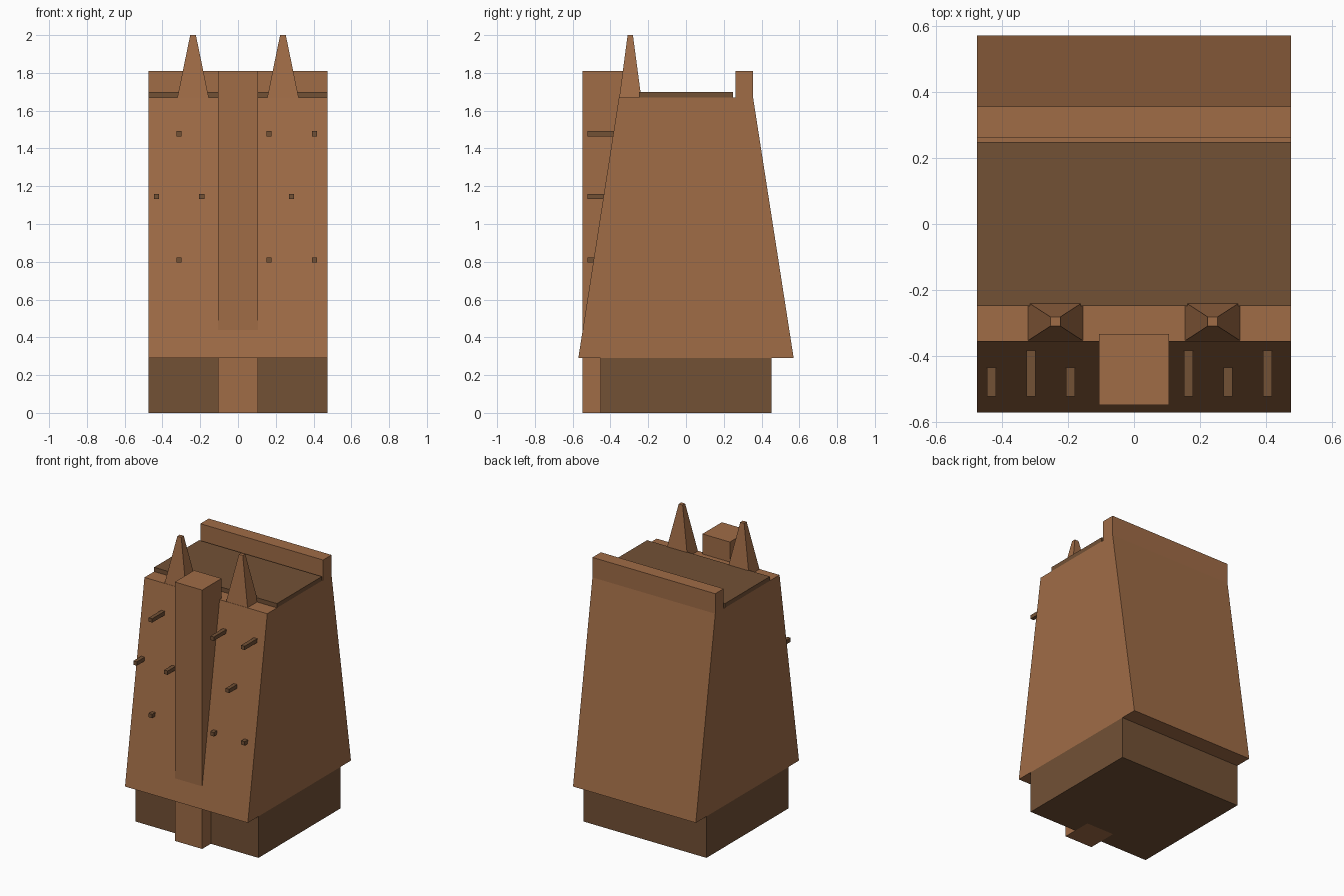
import bpy

if "Cube" in bpy.data.objects:
    bpy.data.objects.remove(bpy.data.objects["Cube"])


def material(name, colour):
    m = bpy.data.materials.new(name)
    m.diffuse_color = (*colour, 1)
    m.use_nodes = True
    m.node_tree.nodes["Principled BSDF"].inputs["Base Color"].default_value = m.diffuse_color
    return m


ADOBE = material("light adobe brown", (0.35, 0.15, 0.062))
WOOD = material("dark wood brown", (0.17, 0.082, 0.036))


def frustum(name, bottom, top, z0, z1, mat):
    """Four-sided block; bottom and top are (x0, x1, y0, y1) rectangles."""
    verts = []
    for (x0, x1, y0, y1), z in ((bottom, z0), (top, z1)):
        verts += [(x0, y0, z), (x1, y0, z), (x1, y1, z), (x0, y1, z)]
    faces = [(3, 2, 1, 0), (4, 5, 6, 7)]
    faces += [(i, (i + 1) % 4, (i + 1) % 4 + 4, i + 4) for i in range(4)]
    mesh = bpy.data.meshes.new(name)
    mesh.from_pydata(verts, [], faces)
    mesh.materials.append(mat)
    obj = bpy.data.objects.new(name, mesh)
    bpy.context.collection.objects.link(obj)
    return obj


def box(name, rect, z0, z1, mat):
    return frustum(name, rect, rect, z0, z1, mat)


W = 0.475

# Plinth and tapering tower
box("plinth", (-W, W, -0.452, 0.452), 0, 0.29, WOOD)
frustum("tower_body", (-W, W, -0.57, 0.57), (-W, W, -0.355, 0.355), 0.29, 1.67, ADOBE)

# Roof slab, rear parapet, front pillar
box("roof_slab", (-W, W, -0.248, 0.248), 1.67, 1.70, WOOD)
box("rear_parapet", (-W, W, 0.262, 0.355), 1.67, 1.81, ADOBE)
box("front_pillar", (-0.106, 0.106, -0.547, -0.333), 0, 1.81, ADOBE)

# Pair of roof spires
for side, cx in (("left", -0.238), ("right", 0.238)):
    cy = -0.295
    frustum("spire_" + side,
            (cx - 0.083, cx + 0.083, cy - 0.058, cy + 0.058),
            (cx - 0.015, cx + 0.015, cy - 0.014, cy + 0.014), 1.67, 2.0, ADOBE)

# Protruding beam ends in three staggered rows
OUTER = (-0.312, 0.165, 0.404)
INNER = (-0.431, -0.192, 0.284)
for row, (z, xs) in enumerate(((0.81, OUTER), (1.145, INNER), (1.478, OUTER))):
    for i, x in enumerate(xs):
        box(f"beam_{row}_{i}", (x - 0.0135, x + 0.0135, -0.522, -0.36),
            z - 0.0135, z + 0.0135, WOOD)
